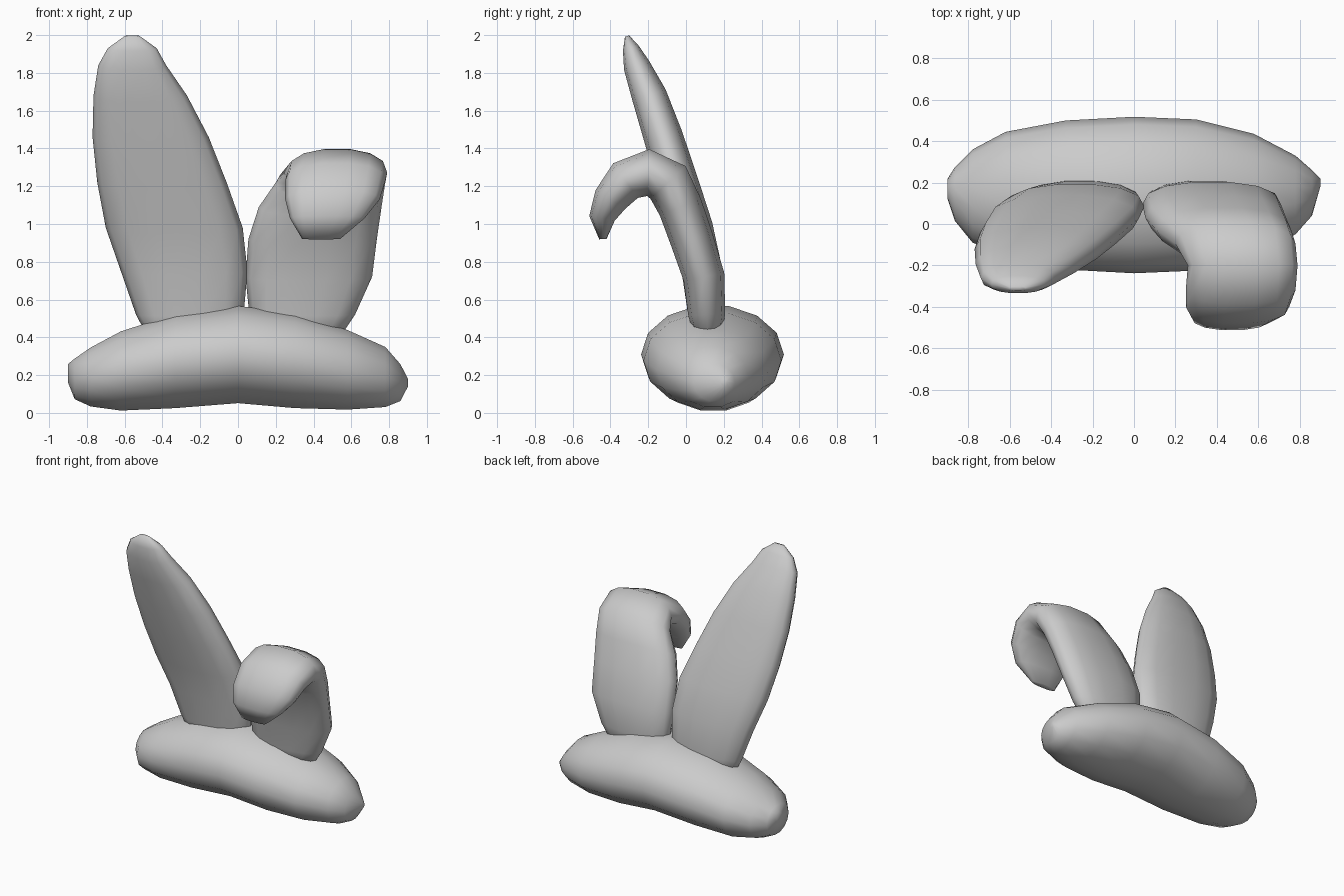
import bpy, bmesh, math
from mathutils import Vector

if "Cube" in bpy.data.objects:
    bpy.data.objects.remove(bpy.data.objects["Cube"])


def loft(name, rings, sides=14, power=2.0):
    """Skin superelliptical rings given as (centre, axis_u, axis_v)."""
    bm = bmesh.new()
    loops = []
    for c, u, v in rings:
        loop = []
        for i in range(sides):
            a = 2 * math.pi * i / sides
            p, q = math.cos(a), math.sin(a)
            p = math.copysign(abs(p) ** (2 / power), p)
            q = math.copysign(abs(q) ** (2 / power), q)
            loop.append(bm.verts.new(Vector(c) + u * p + v * q))
        loops.append(loop)
    for a, b in zip(loops, loops[1:]):
        for i in range(sides):
            j = (i + 1) % sides
            bm.faces.new((a[i], a[j], b[j], b[i]))
    bm.faces.new(loops[0])
    bm.faces.new(loops[-1])
    bmesh.ops.recalc_face_normals(bm, faces=bm.faces)
    mesh = bpy.data.meshes.new(name)
    bm.to_mesh(mesh)
    bm.free()
    for f in mesh.polygons:
        f.use_smooth = True
    ob = bpy.data.objects.new(name, mesh)
    bpy.context.collection.objects.link(ob)
    return ob


def ear(name, stations):
    """Flat ear along a path in the yz plane: (x_min, x_max, y, z, half thickness)."""
    rings = []
    for i, (x0, x1, y, z, t) in enumerate(stations):
        a = stations[max(i - 1, 0)]
        b = stations[min(i + 1, len(stations) - 1)]
        d = Vector((0, b[2] - a[2], b[3] - a[3])).normalized()
        n = Vector((0, d.z, -d.y))
        rings.append((((x0 + x1) / 2, y, z), Vector(((x1 - x0) / 2, 0, 0)), n * t))
    return loft(name, rings, power=2.3)


# Arched sausage base: x, y, z, half depth, half height
base = [(-.90, .17, .21, .05, .05), (-.865, .145, .18, .13, .11),
        (-.78, .135, .19, .225, .16), (-.62, .145, .222, .30, .215),
        (-.33, .14, .275, .36, .256), (0, .14, .309, .378, .264),
        (.30, .14, .277, .365, .258), (.58, .14, .228, .295, .216),
        (.78, .14, .19, .19, .163), (.86, .15, .16, .11, .10),
        (.90, .20, .16, .02, .02)]
loft("base_band", [((x, y, z), Vector((0, h, 0)), Vector((0, 0, k)))
                   for x, y, z, h, k in base])

# Upright ear
ear("upright_ear", [
    (-.44, -.04, .12, .33, .07), (-.54, .03, .11, .52, .10),
    (-.62, .05, .085, .75, .11), (-.70, .025, .03, .98, .115),
    (-.745, -.06, -.045, 1.22, .112), (-.77, -.155, -.12, 1.46, .106),
    (-.765, -.27, -.195, 1.68, .095), (-.74, -.38, -.262, 1.84, .072),
    (-.69, -.43, -.292, 1.93, .045), (-.60, -.52, -.312, 1.995, .012)])

# Ear folded forward with its tip hanging down
ear("folded_ear", [
    (.14, .50, .12, .34, .06), (.06, .62, .11, .52, .10),
    (.04, .71, .095, .72, .112), (.055, .735, .03, .92, .117),
    (.11, .76, -.03, 1.09, .12), (.20, .78, -.095, 1.22, .13),
    (.26, .79, -.20, 1.272, .127), (.25, .78, -.32, 1.23, .115),
    (.25, .75, -.40, 1.13, .095), (.275, .67, -.445, 1.03, .07),
    (.34, .54, -.44, .92, .02)])
